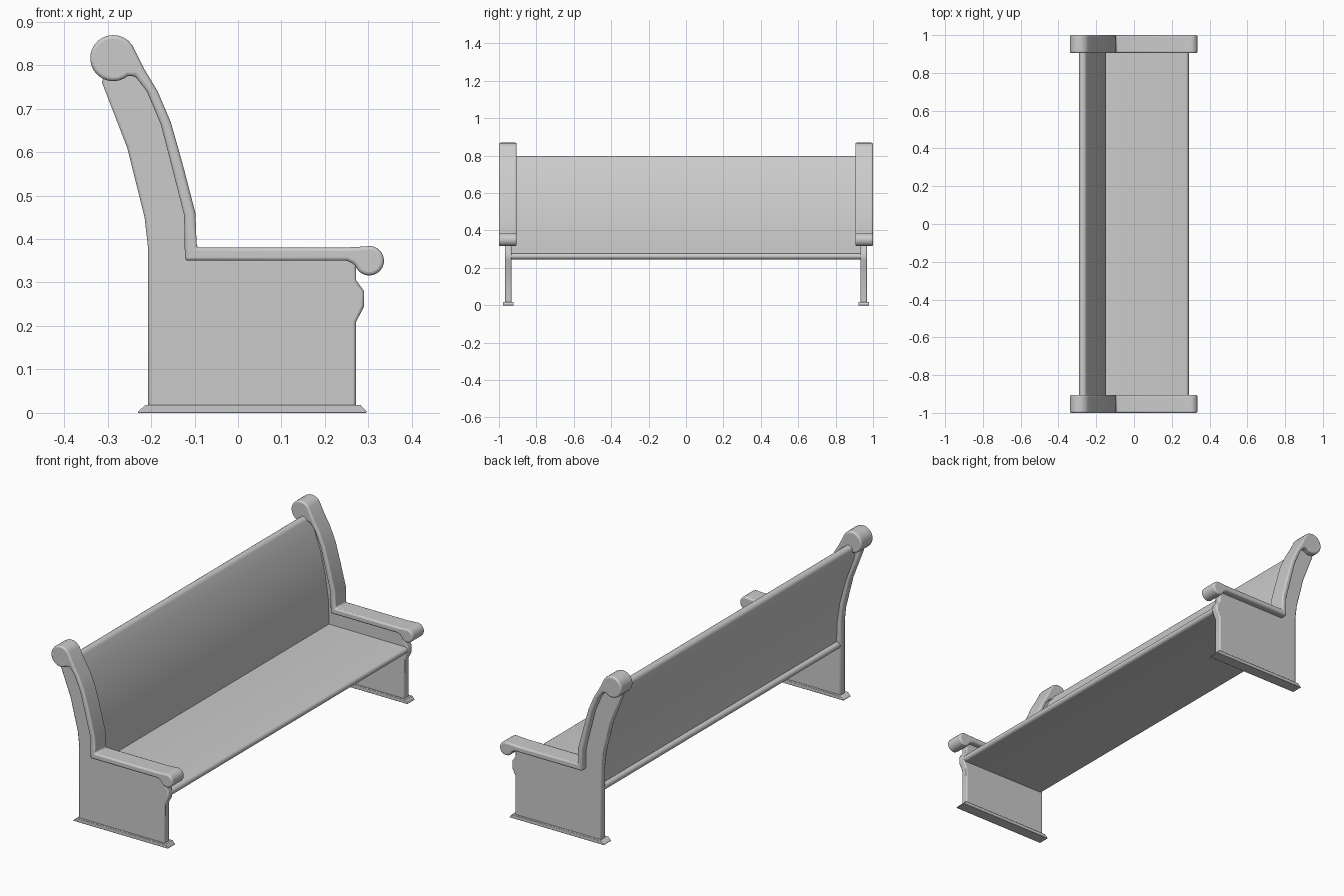
import bpy, bmesh
from math import cos, sin, radians

cube = bpy.data.objects.get("Cube")
if cube:
    bpy.data.objects.remove(cube, do_unlink=True)

mat = bpy.data.materials.new("light_grey")
mat.use_nodes = True
grey = (0.6, 0.6, 0.6, 1)
mat.diffuse_color = grey
mat.node_tree.nodes["Principled BSDF"].inputs["Base Color"].default_value = grey


def arc(cx, cz, r, start, end, n):
    """Points on a circle, counter-clockwise, angles in degrees."""
    angles = [radians(start + (end - start) * i / n) for i in range(n + 1)]
    return [(cx + r * cos(a), cz + r * sin(a)) for a in angles]


def extrude(name, profile, y0, y1, bevel=0, segments=2, mirror=False):
    """Sweep a side profile (x, z) along y."""
    bm = bmesh.new()
    face = bm.faces.new([bm.verts.new((x, y0, z)) for x, z in profile])
    new = bmesh.ops.extrude_face_region(bm, geom=[face])["geom"]
    moved = [v for v in new if isinstance(v, bmesh.types.BMVert)]
    bmesh.ops.translate(bm, vec=(0, y1 - y0, 0), verts=moved)
    bmesh.ops.recalc_face_normals(bm, faces=bm.faces)
    me = bpy.data.meshes.new(name)
    bm.to_mesh(me)
    bm.free()
    me.materials.append(mat)
    ob = bpy.data.objects.new(name, me)
    bpy.context.collection.objects.link(ob)
    if bevel:
        b = ob.modifiers.new("Bevel", "BEVEL")
        b.width, b.segments = bevel, segments
        b.limit_method, b.angle_limit = "ANGLE", radians(50)
    if mirror:
        ob.modifiers.new("Mirror", "MIRROR").use_axis = (False, True, False)
    bpy.ops.object.select_all(action="DESELECT")
    ob.select_set(True)
    bpy.context.view_layer.objects.active = ob
    bpy.ops.object.shade_smooth_by_angle(angle=radians(45))
    return ob


# Scrolled cap rail running from the top of the back to the arm tip
under = [(-0.237, 0.775), (-0.21, 0.74), (-0.178, 0.665), (-0.152, 0.565),
         (-0.124, 0.455), (-0.122, 0.35), (0.25, 0.35), (0.264, 0.344)]
over = [(0.24, 0.38), (-0.095, 0.38), (-0.098, 0.46), (-0.128, 0.575),
        (-0.155, 0.67), (-0.185, 0.74), (-0.215, 0.79)]
cap = (under + arc(0.302, 0.35, 0.034, 200, 465, 16) + over
       + arc(-0.287, 0.816, 0.053, 35, 310, 20))
extrude("arm_cap", cap, 0.905, 1.0, 0.008, 3, mirror=True)

# Thin end panel with a moulded bump on its front edge
panel = [(-0.207, 0.01), (0.272, 0.01), (0.272, 0.21), (0.29, 0.245),
         (0.29, 0.28), (0.272, 0.305), (0.27, 0.36), (-0.11, 0.365),
         (-0.115, 0.46), (-0.142, 0.57), (-0.167, 0.667), (-0.2, 0.74),
         (-0.24, 0.8), (-0.3, 0.81), (-0.313, 0.76), (-0.255, 0.61),
         (-0.215, 0.45), (-0.207, 0.38)]
extrude("end_panel", panel, 0.932, 0.968, 0.006, 2, mirror=True)

# Flared foot under each panel
foot = [(-0.23, 0), (0.296, 0), (0.296, 0.003), (0.282, 0.018),
        (-0.213, 0.018), (-0.23, 0.003)]
extrude("foot", foot, 0.921, 0.979, 0.004, 2, mirror=True)

# Seat slab with rounded front and rear edges
seat = arc(0.274, 0.262, 0.016, -90, 90, 8) + arc(-0.188, 0.264, 0.016, 90, 270, 8)
extrude("seat", seat, -0.945, 0.945)

# Curved back rest with a rounded top
front = [(-0.147, 0.27), (-0.15, 0.4), (-0.168, 0.52), (-0.193, 0.63), (-0.225, 0.72)]
rear = [(-0.28, 0.72), (-0.235, 0.6), (-0.202, 0.48), (-0.187, 0.38), (-0.183, 0.27)]
back = front + arc(-0.27, 0.777, 0.021, 20, 190, 8) + rear
extrude("back_rest", back, -0.945, 0.945)
